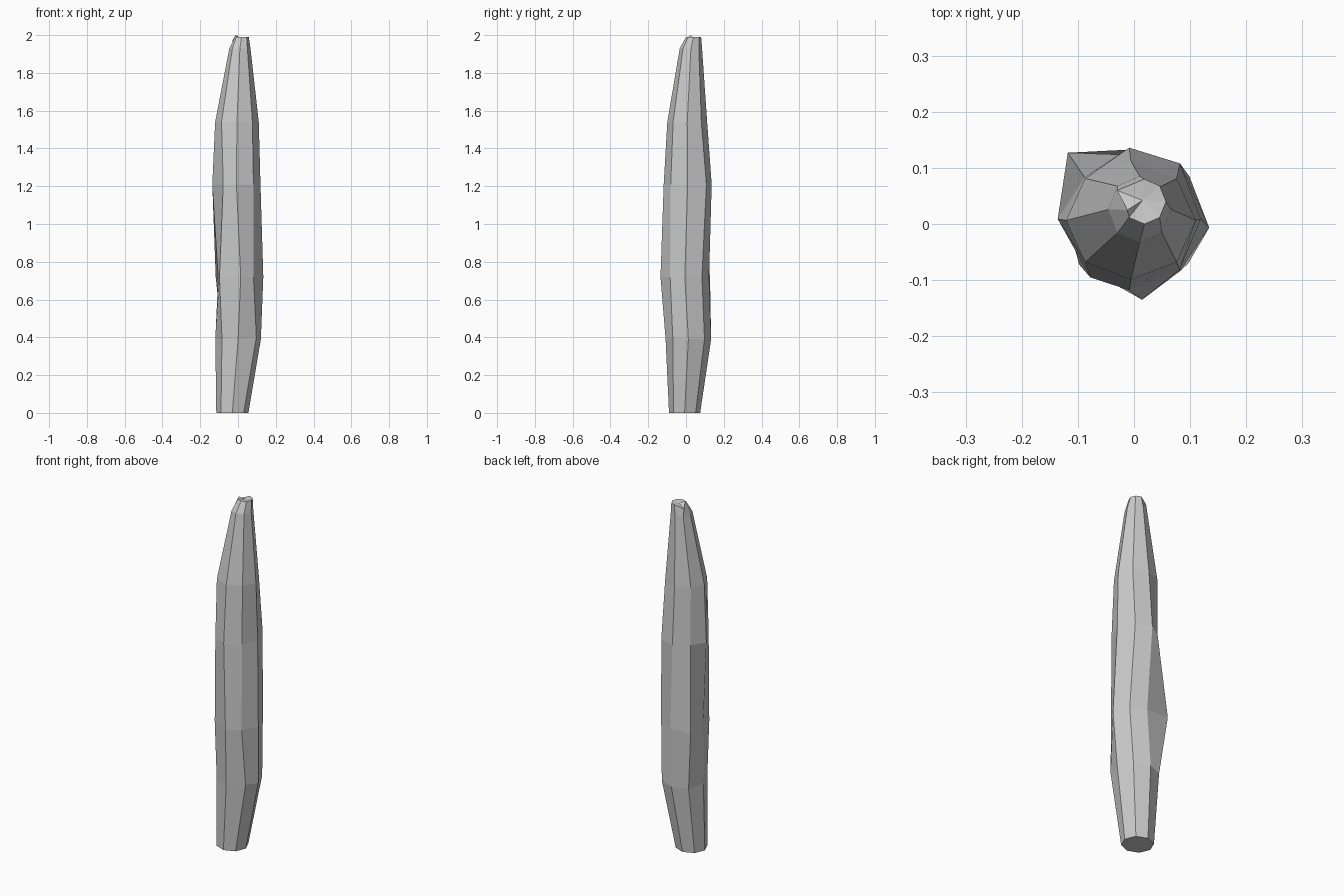
import bpy, bmesh
from math import sin, cos, pi
from mathutils import Vector

if "Cube" in bpy.data.objects:
    bpy.data.objects.remove(bpy.data.objects["Cube"])

SIDES = 8
# cross-sections: z, min x, max x, min y, max y
RINGS = [
    (0.00, -0.115, 0.055, -0.090, 0.075),
    (0.39, -0.120, 0.121, -0.108, 0.133),
    (0.72, -0.105, 0.134, -0.135, 0.122),
    (1.21, -0.136, 0.119, -0.118, 0.136),
    (1.54, -0.121, 0.110, -0.099, 0.112),
    (1.93, -0.046, 0.066, -0.033, 0.085),
    (1.99, -0.020, 0.057, 0.000, 0.080),
]
# chipped corners: (ring, side) -> position
CHIPS = {
    (2, 3): (-0.118, 0.127, 0.72),
    (2, 5): (-0.098, -0.072, 0.72),
    (2, 7): (0.082, -0.084, 0.72),
    (1, 7): (0.097, -0.070, 0.40),
    (3, 3): (-0.088, 0.083, 1.21),
    (3, 5): (-0.078, -0.095, 1.21),
    (3, 1): (0.082, 0.108, 1.21),
    (6, 3): (-0.030, 0.060, 1.97),
    (6, 4): (-0.012, 0.025, 2.00),
}

bm = bmesh.new()
loops = []
for r, (z, x0, x1, y0, y1) in enumerate(RINGS):
    loop = []
    for s in range(SIDES):
        a = 2 * pi * s / SIDES
        p = ((x0 + x1) / 2 + (x1 - x0) / 2 * cos(a),
             (y0 + y1) / 2 + (y1 - y0) / 2 * sin(a), z)
        loop.append(bm.verts.new(Vector(CHIPS.get((r, s), p))))
    loops.append(loop)

# side walls
for lo, hi in zip(loops, loops[1:]):
    for s in range(SIDES):
        t = (s + 1) % SIDES
        bm.faces.new((lo[s], lo[t], hi[t], hi[s]))

# flat base and broken tip
bm.faces.new(list(reversed(loops[0])))
tip = bm.verts.new((0.015, 0.042, 1.985))
for s in range(SIDES):
    bm.faces.new((loops[-1][s], loops[-1][(s + 1) % SIDES], tip))

bmesh.ops.recalc_face_normals(bm, faces=bm.faces)
mesh = bpy.data.meshes.new("rock_pillar")
bm.to_mesh(mesh)
bm.free()
bpy.context.collection.objects.link(bpy.data.objects.new("rock_pillar", mesh))
